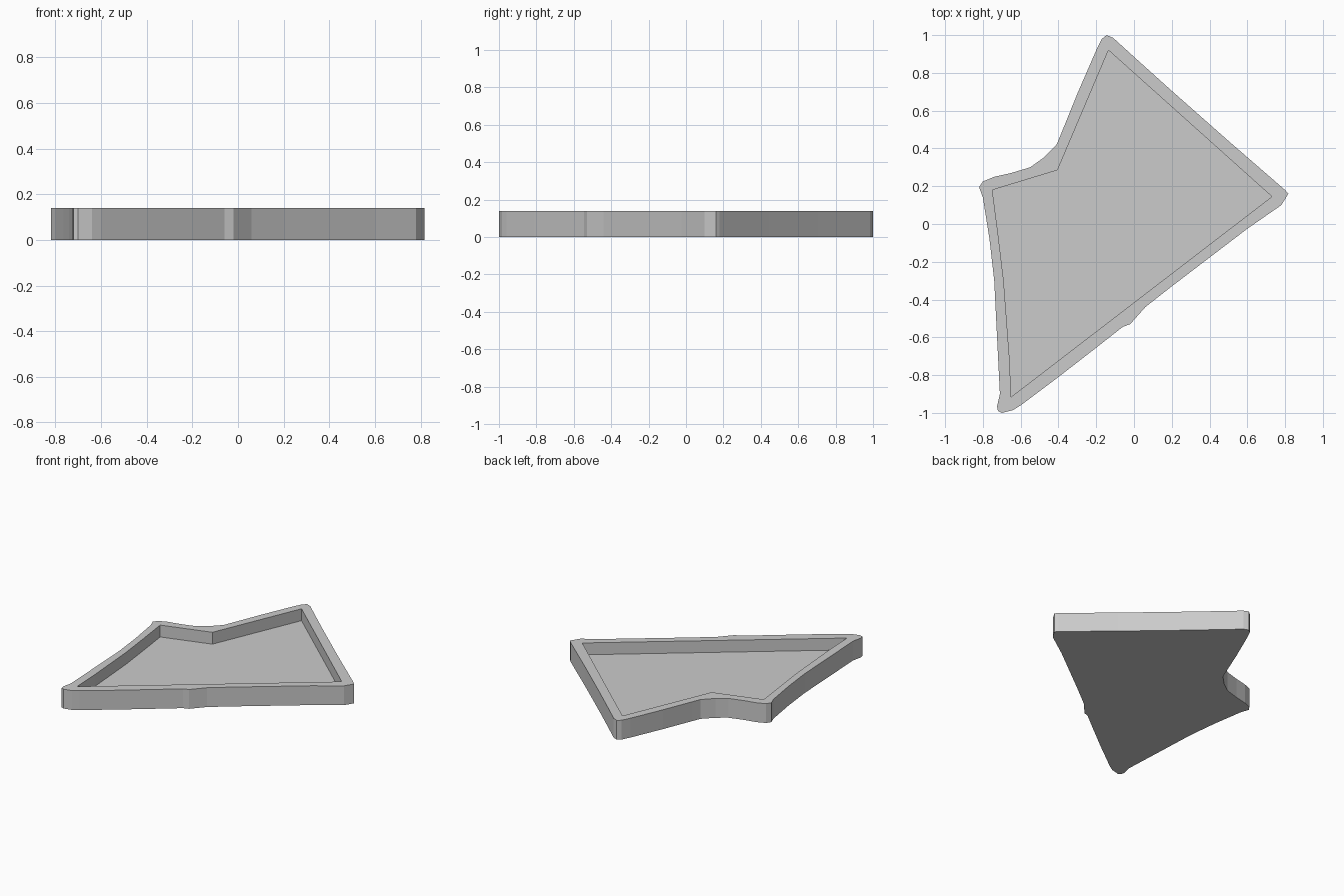
import bpy
import bmesh
from mathutils import Vector

default_cube = bpy.data.objects.get("Cube")
if default_cube:
    bpy.data.objects.remove(default_cube, do_unlink=True)

HEIGHT = 0.14
FLOOR = 0.054
SPACING = 0.035

# Outer outline, clockwise from the back tip
OUTER = [
    (-.145, 1), (-.11, .985), (0, .885), (.2, .705), (.5, .44), (.8, .18),
    (.817, .16), (.78, .1), (.6, -.025), (.2, -.33), (.06, -.44),
    (-.02, -.53), (-.06, -.545), (-.2, -.655), (-.4, -.81), (-.6, -.96),
    (-.64, -.985), (-.7, -1), (-.72, -.99), (-.725, -.965), (-.71, -.9),
    (-.72, -.7), (-.74, -.3), (-.765, -.08), (-.8, .14), (-.82, .195),
    (-.8, .225), (-.74, .25), (-.65, .27), (-.55, .3), (-.48, .35),
    (-.41, .42), (-.385, .48), (-.3, .69), (-.2, .92), (-.17, .98),
]
# Recess outline, in the same direction
INNER = [
    (-.135, .92), (.73, .145), (-.65, -.915), (-.66, -.7), (-.69, -.3),
    (-.72, -.05), (-.75, .18), (-.405, .285),
]


def subdivide(outline):
    """Split the long sides of an outline into short facets."""
    points = []
    for start, end in zip(outline, outline[1:] + outline[:1]):
        a, b = Vector(start), Vector(end)
        count = max(1, round((b - a).length / SPACING))
        points += [a.lerp(b, i / count) for i in range(count)]
    return points


def add_ring(bm, points, z):
    return [bm.verts.new((p.x, p.y, z)) for p in points]


def add_wall(bm, low, high):
    for i in range(len(low)):
        j = (i + 1) % len(low)
        bm.faces.new((low[i], low[j], high[j], high[i]))


def ring_edges(bm, ring):
    return [bm.edges.get((ring[i - 1], ring[i])) for i in range(len(ring))]


bm = bmesh.new()
outer, inner = subdivide(OUTER), subdivide(INNER)

# Outside wall and underside
outer_low, outer_high = add_ring(bm, outer, 0), add_ring(bm, outer, HEIGHT)
add_wall(bm, outer_low, outer_high)
bm.faces.new(outer_low)

# Recess wall and floor
inner_low, inner_high = add_ring(bm, inner, FLOOR), add_ring(bm, inner, HEIGHT)
add_wall(bm, inner_low, inner_high)
bm.faces.new(inner_low)

# Flat rim between the two outlines
rim = ring_edges(bm, outer_high) + ring_edges(bm, inner_high)
bmesh.ops.triangle_fill(bm, use_beauty=True, edges=rim, normal=(0, 0, 1))
bmesh.ops.recalc_face_normals(bm, faces=bm.faces)

mesh = bpy.data.meshes.new("tray")
bm.to_mesh(mesh)
bm.free()

# Plain grey surface
grey = bpy.data.materials.new("light grey")
grey.use_nodes = True
colour = (.6, .6, .6, 1)
grey.diffuse_color = colour
grey.node_tree.nodes["Principled BSDF"].inputs["Base Color"].default_value = colour
mesh.materials.append(grey)

tray = bpy.data.objects.new("tray", mesh)
bpy.context.collection.objects.link(tray)
